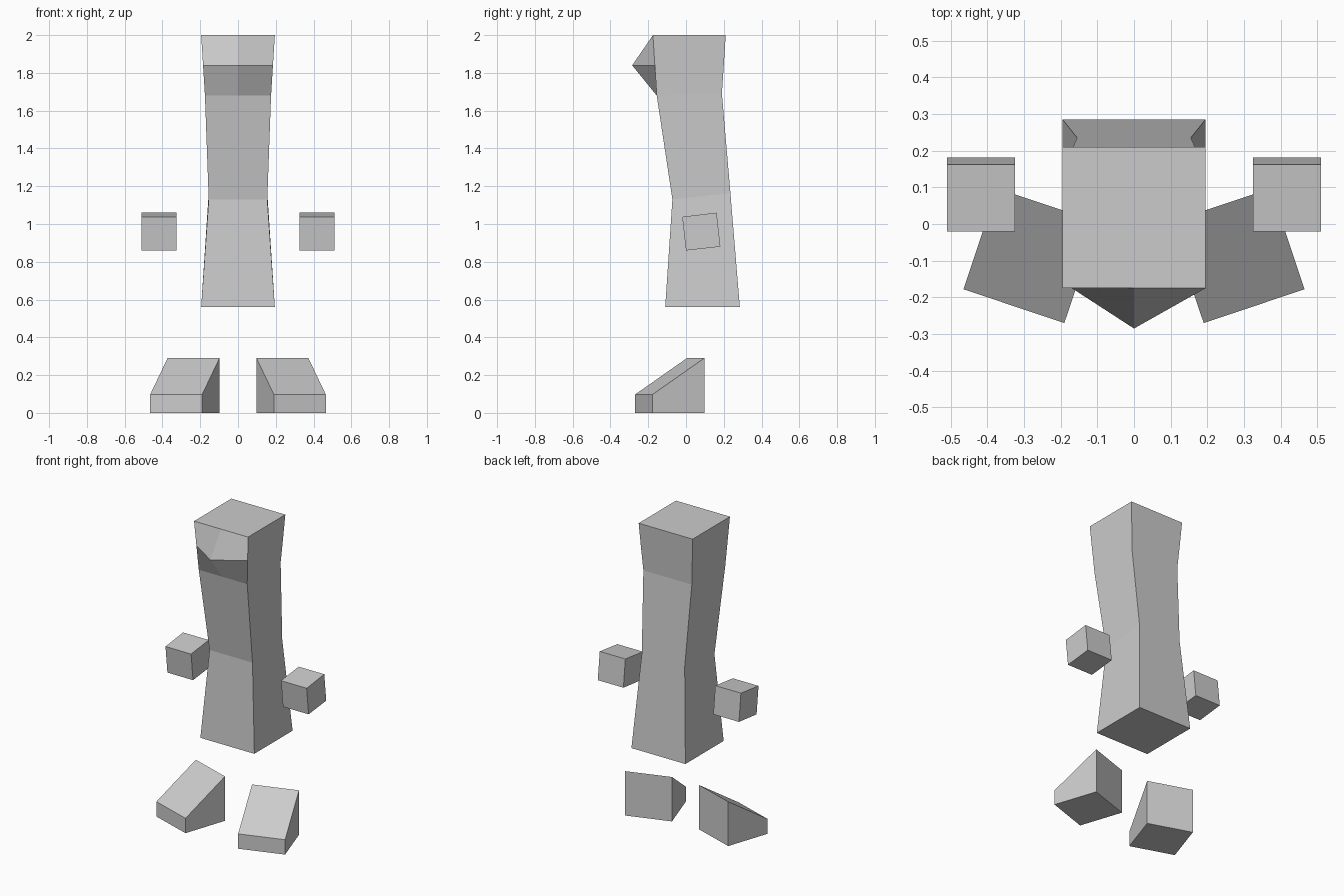
import bpy
from mathutils import Matrix, Vector
from math import radians

if "Cube" in bpy.data.objects:
    bpy.data.objects.remove(bpy.data.objects["Cube"])


def make(name, verts, faces):
    me = bpy.data.meshes.new(name)
    me.from_pydata(verts, [], faces)
    me.update()
    ob = bpy.data.objects.new(name, me)
    bpy.context.collection.objects.link(ob)
    return ob


def prism(name, profile, x0, x1, matrix=Matrix()):
    """Extrude a (y, z) profile along x, then place it."""
    n = len(profile)
    verts = [matrix @ Vector((x, y, z)) for x in (x0, x1) for y, z in profile]
    faces = [tuple(reversed(range(n))), tuple(range(n, 2 * n))]
    faces += [(i, (i + 1) % n, n + (i + 1) % n, n + i) for i in range(n)]
    return make(name, verts, faces)


def mirror_pair(ob):
    """Mirror a right-hand part over x = 0."""
    ob.modifiers.new("mirror", 'MIRROR').use_axis[0] = True


# Torso rings: half width, front (y, z), middle of front (y, z), back (y, z)
rings = [
    (0.195, (-0.11, 0.56), (-0.11, 0.56), (0.285, 0.56)),
    (0.155, (-0.072, 1.13), (-0.072, 1.13), (0.235, 1.165)),
    (0.175, (-0.155, 1.68), (-0.155, 1.68), (0.19, 1.69)),
    (0.185, (-0.165, 1.84), (-0.285, 1.84), (0.20, 1.84)),  # nose point
    (0.195, (-0.175, 2.0), (-0.175, 2.0), (0.21, 2.0)),
]
verts = []
for w, f, m, b in rings:
    verts += [(-w, *f), (0, *m), (w, *f), (w, *b), (-w, *b)]
faces = [(4, 3, 2, 1, 0), (20, 21, 22, 23, 24)]
for r in range(len(rings) - 1):
    for i in range(5):
        a, b = r * 5 + i, r * 5 + (i + 1) % 5
        faces.append((a, b, b + 5, a + 5))
make("body", verts, faces)

# Floating hands: slightly tilted cubes
mirror_pair(prism("hands", [(0.0, 0.86), (0.182, 0.88), (0.162, 1.06), (-0.02, 1.038)],
                  0.325, 0.51))

# Floating feet: wedges turned outwards
turn = Matrix.Translation((0.19, -0.27, 0)) @ Matrix.Rotation(radians(18.5), 4, 'Z')
mirror_pair(prism("feet", [(0, 0), (0.29, 0), (0.29, 0.29), (0, 0.097)], 0, 0.29, turn))
